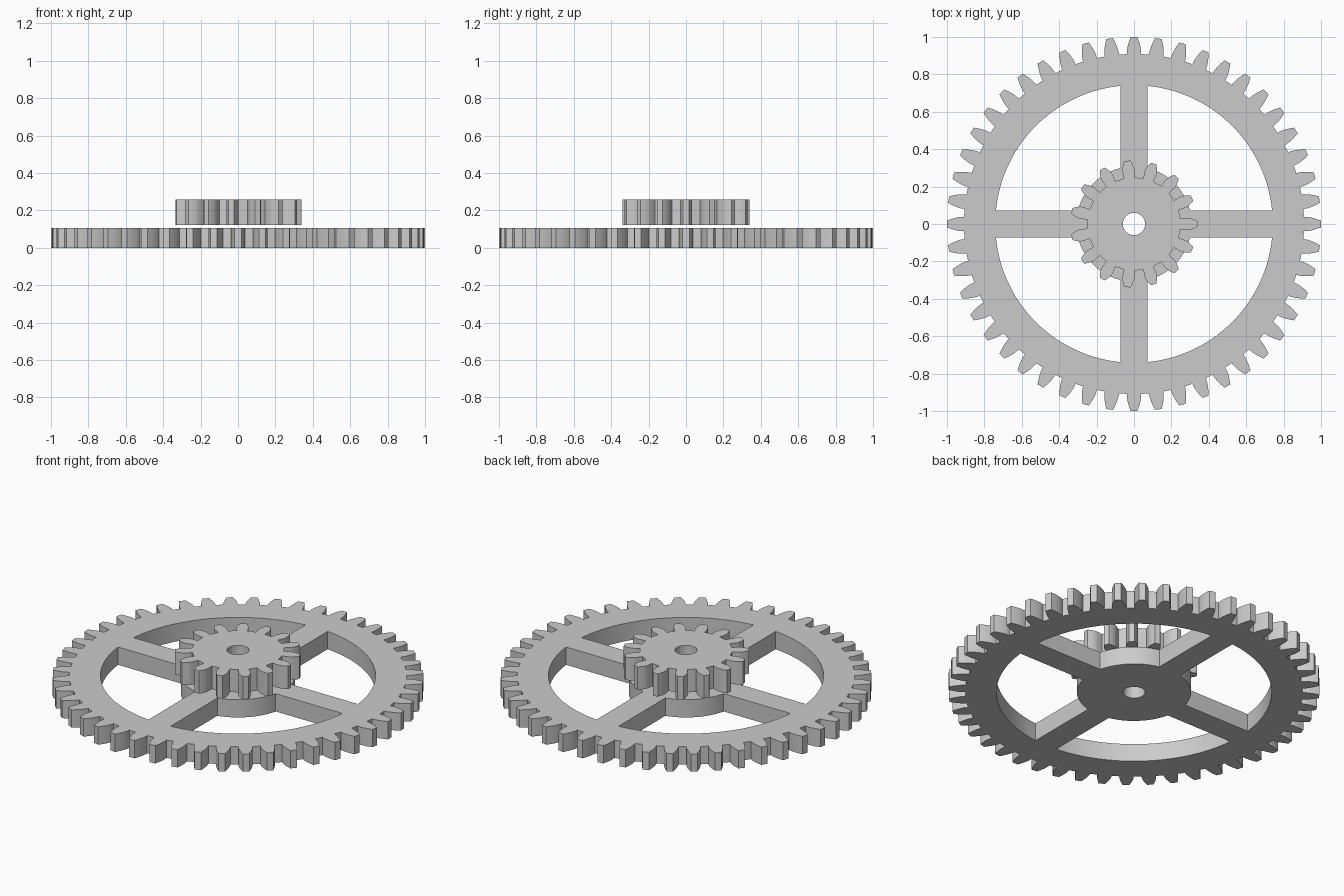
import bpy, bmesh
from math import pi, sin, cos, tan, asin, acos, radians

if "Cube" in bpy.data.objects:
    bpy.data.objects.remove(bpy.data.objects["Cube"], do_unlink=True)

MODULE = 0.04
PRESSURE = radians(17)
BORE = 0.06

steel = bpy.data.materials.new("plain_grey")
steel.use_nodes = True
GREY = (0.6, 0.6, 0.6, 1)
steel.diffuse_color = GREY
steel.node_tree.nodes["Principled BSDF"].inputs["Base Color"].default_value = GREY


def polar(r, a):
    return (r * cos(a), r * sin(a))


def arc(r, start, end, steps):
    return [polar(r, start + (end - start) * i / steps) for i in range(steps + 1)]


def circle(r, steps):
    return arc(r, 0, 2 * pi, steps)[:-1]


def gear_outline(teeth):
    """Closed outline of involute teeth, the first one pointing along +x."""
    pitch = MODULE * teeth / 2
    tip, root = pitch + MODULE, pitch - 1.27 * MODULE
    base = pitch * cos(PRESSURE)
    half = pi / (2 * teeth) + tan(PRESSURE) - PRESSURE
    start = max(base, root)
    flank = [(root, half)] if root < base else []
    steps = 6
    for i in range(steps + 1):
        r = start + (tip - start) * i / steps
        a = acos(min(1, base / r))
        flank.append((r, half - (tan(a) - a)))
    points = []
    for t in range(teeth):
        mid = 2 * pi * t / teeth
        points += [polar(r, mid - a) for r, a in flank]
        points += [polar(r, mid + a) for r, a in reversed(flank)]
    return points


def plate(name, outlines, bottom, top):
    """Extrude a flat outline with holes into a solid plate."""
    curve = bpy.data.curves.new(name, "CURVE")
    curve.dimensions = "2D"
    curve.fill_mode = "BOTH"
    curve.extrude = (top - bottom) / 2
    for points in outlines:
        spline = curve.splines.new("POLY")
        spline.points.add(len(points) - 1)
        for p, (x, y) in zip(spline.points, points):
            p.co = (x, y, 0, 1)
        spline.use_cyclic_u = True
    obj = bpy.data.objects.new(name, curve)
    bpy.context.collection.objects.link(obj)
    bpy.ops.object.select_all(action="DESELECT")
    obj.select_set(True)
    bpy.context.view_layer.objects.active = obj
    bpy.ops.object.convert(target="MESH")
    obj = bpy.context.view_layer.objects.active
    bm = bmesh.new()
    bm.from_mesh(obj.data)
    bmesh.ops.remove_doubles(bm, verts=bm.verts, dist=0.0001)
    bmesh.ops.recalc_face_normals(bm, faces=bm.faces)
    bmesh.ops.translate(bm, verts=bm.verts, vec=(0, 0, (top + bottom) / 2))
    bm.to_mesh(obj.data)
    bm.free()
    obj.data.materials.clear()
    obj.data.materials.append(steel)
    bpy.ops.object.shade_smooth_by_angle(angle=radians(25))
    return obj


# Four windows leave a cross of spokes between the rim and the hub
RIM, HUB, SPOKE = 0.742, 0.308, 0.073
windows = []
for quarter in range(4):
    turn = quarter * pi / 2
    outer, inner = asin(SPOKE / RIM), asin(SPOKE / HUB)
    windows.append(arc(RIM, turn + outer, turn + pi / 2 - outer, 28)
                   + arc(HUB, turn + pi / 2 - inner, turn + inner, 16))

# Large spoked wheel
plate("large_spoked_gear", [gear_outline(48), circle(BORE, 40)] + windows, 0, 0.106)

# Small solid pinion, held just above the wheel
plate("small_pinion_gear", [gear_outline(15), circle(BORE, 40)], 0.122, 0.258)
